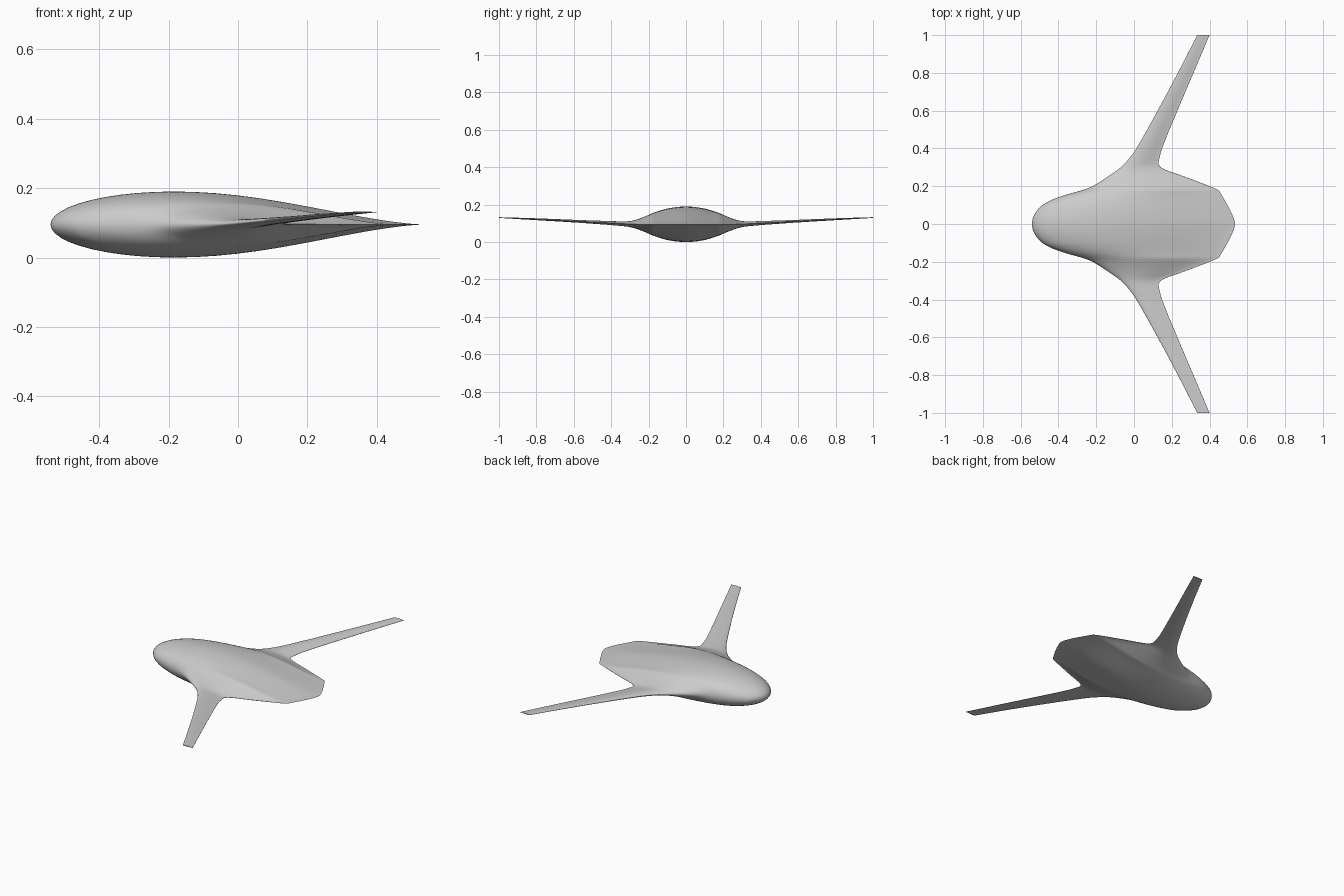
import bpy, bmesh, math

if "Cube" in bpy.data.objects:
    bpy.data.objects.remove(bpy.data.objects["Cube"])

# Span stations: y, leading edge x, trailing edge x, centre z, half thickness
STATIONS = [
    (0.00, -0.54, 0.535, 0.10, 0.095),
    (0.05, -0.527, 0.52, 0.10, 0.092),
    (0.10, -0.485, 0.495, 0.10, 0.084),
    (0.13, -0.43, 0.478, 0.10, 0.076),
    (0.155, -0.36, 0.463, 0.10, 0.068),
    (0.18, -0.27, 0.445, 0.10, 0.059),
    (0.20, -0.22, 0.40, 0.10, 0.050),
    (0.25, -0.14, 0.27, 0.10, 0.030),
    (0.30, -0.07, 0.142, 0.101, 0.016),
    (0.36, -0.015, 0.138, 0.104, 0.012),
    (0.43, 0.03, 0.16, 0.108, 0.010),
    (0.60, 0.125, 0.23, 0.117, 0.007),
    (0.80, 0.232, 0.315, 0.127, 0.005),
    (1.00, 0.335, 0.40, 0.136, 0.002),
]
CHORD_STEPS = 28


def slope(i, k):
    """Tangent of column k at station i, flat on the centre line."""
    if i == 0:
        return 0.0
    a, b = STATIONS[i - 1], STATIONS[min(i + 1, len(STATIONS) - 1)]
    return (b[k] - a[k]) / (b[0] - a[0])


def station(y):
    """Smoothly interpolated station at span y."""
    i = max(j for j in range(len(STATIONS) - 1) if STATIONS[j][0] <= y)
    a, b = STATIONS[i], STATIONS[i + 1]
    h = b[0] - a[0]
    t = (y - a[0]) / h
    s = t * t * (3 - 2 * t)
    return [a[k] * (1 - s) + b[k] * s
            + h * (t * (1 - t) ** 2 * slope(i, k) - t * t * (1 - t) * slope(i + 1, k))
            for k in range(1, 5)]


def thickness(c):
    """Elliptic nose, then a long tapering tail."""
    peak = 0.33
    if c < peak:
        return math.sqrt(max(0, 1 - (1 - c / peak) ** 2))
    return max(0, math.cos((c - peak) / (1 - peak) * math.pi / 2)) ** 1.5


def section(bm, y):
    """Closed aerofoil ring at span y."""
    lead, trail, z, half = station(abs(y))
    ring = []
    for j in range(2 * CHORD_STEPS):
        c = (1 + math.cos(math.pi * j / CHORD_STEPS)) / 2
        side = 1 if j < CHORD_STEPS else -1
        h = max(half * thickness(c), 0.0006)
        if j in (0, CHORD_STEPS):
            h = 0
        ring.append(bm.verts.new((lead + (trail - lead) * c, y, z + side * h)))
    return ring


# Span positions, four steps between stations, mirrored about the centre
spans = [a[0] + (b[0] - a[0]) * k / 4
         for a, b in zip(STATIONS, STATIONS[1:]) for k in range(4)] + [1.0]
spans = [-y for y in reversed(spans[1:])] + spans

# Blended body and wings as one skin
bm = bmesh.new()
rings = [section(bm, y) for y in spans]
n = 2 * CHORD_STEPS
for a, b in zip(rings, rings[1:]):
    for j in range(n):
        k = (j + 1) % n
        bm.faces.new((a[j], a[k], b[k], b[j]))
bm.faces.new(rings[0])
bm.faces.new(rings[-1])
bmesh.ops.recalc_face_normals(bm, faces=bm.faces)
mesh = bpy.data.meshes.new("blended_wing_body")
bm.to_mesh(mesh)
bm.free()
body = bpy.data.objects.new("blended_wing_body", mesh)
bpy.context.collection.objects.link(body)

# Plain grey skin
grey = bpy.data.materials.new("plain grey")
grey.use_nodes = True
colour = (0.6, 0.6, 0.6, 1)
grey.diffuse_color = colour
grey.node_tree.nodes["Principled BSDF"].inputs["Base Color"].default_value = colour
mesh.materials.append(grey)

bpy.context.view_layer.objects.active = body
body.select_set(True)
bpy.ops.object.shade_smooth_by_angle(angle=math.radians(40))

# Rest the belly on the ground
body.location.z = -min(v.co.z for v in mesh.vertices)
